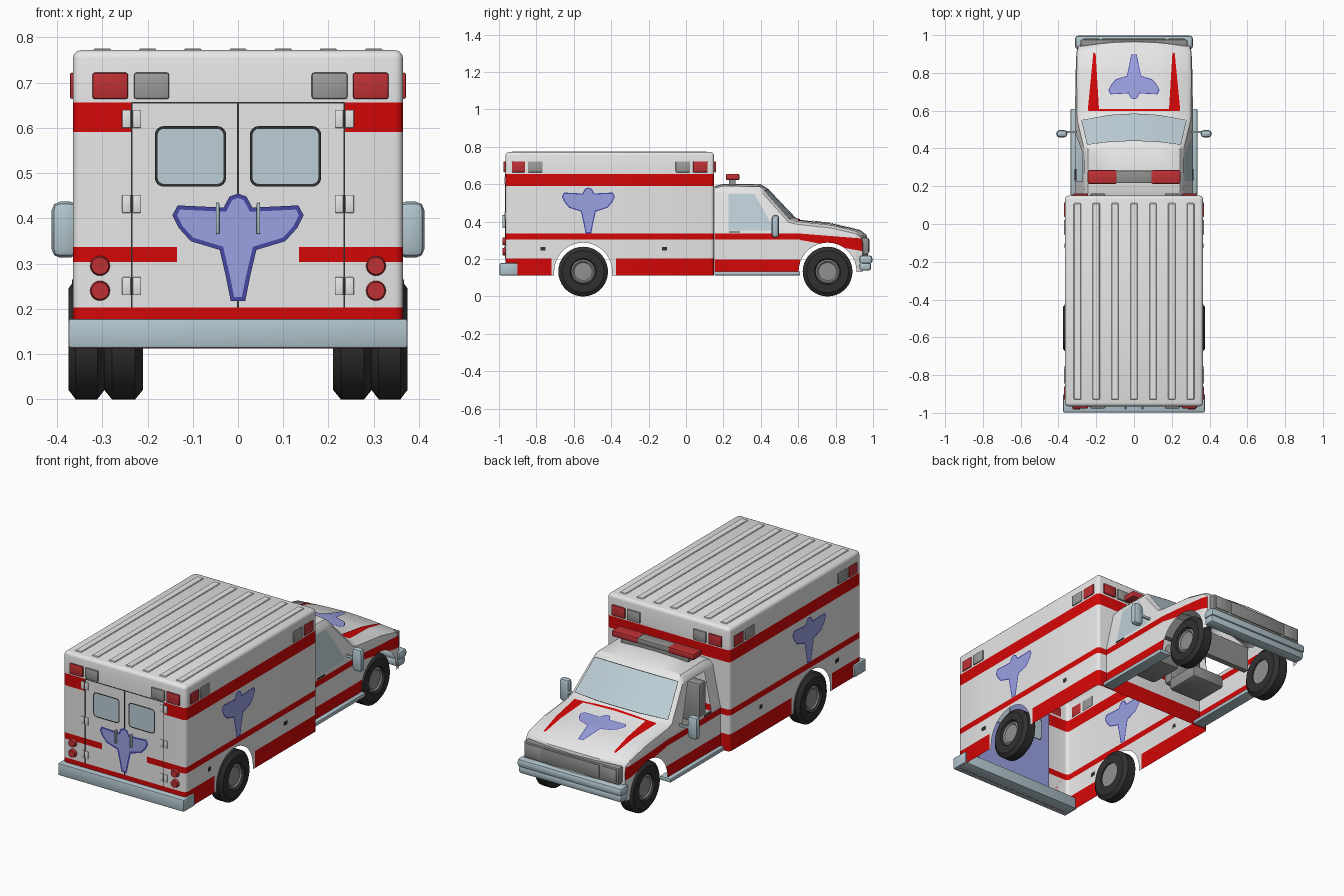
import bpy, bmesh, math
from mathutils import Vector
from mathutils.bvhtree import BVHTree

if "Cube" in bpy.data.objects:
    bpy.data.objects.remove(bpy.data.objects["Cube"])

# Materials
COLOURS = {
    "white paint": (0.85, 0.85, 0.85), "red paint": (0.66, 0.002, 0.002),
    "light metal": (0.44, 0.56, 0.61), "window glass": (0.50, 0.62, 0.67),
    "black rubber": (0.03, 0.03, 0.03), "hub grey": (0.28, 0.28, 0.27),
    "red lamp": (0.52, 0.03, 0.035), "grey lamp": (0.33, 0.33, 0.32),
    "pale blue paint": (0.33, 0.36, 0.76), "dark blue paint": (0.06, 0.065, 0.36),
}
MATS = []
for label, rgb in COLOURS.items():
    m = bpy.data.materials.new(label)
    m.use_nodes = True
    m.diffuse_color = (*rgb, 1)
    m.node_tree.nodes["Principled BSDF"].inputs["Base Color"].default_value = (*rgb, 1)
    MATS.append(m)
WHITE, RED, METAL, GLASS, BLACK, HUB, LAMP, GREY, PALE, BLUE = range(10)


def finish(name, bm, mat=None, normals=True):
    """Turn a bmesh into an object; mat=None keeps per-face colours."""
    if normals:
        bmesh.ops.recalc_face_normals(bm, faces=bm.faces)
    me = bpy.data.meshes.new(name)
    bm.to_mesh(me)
    bm.free()
    for m in (MATS if mat is None else [MATS[mat]]):
        me.materials.append(m)
    ob = bpy.data.objects.new(name, me)
    bpy.context.collection.objects.link(ob)
    return ob


def smooth(ob):
    bpy.ops.object.select_all(action="DESELECT")
    ob.select_set(True)
    bpy.context.view_layer.objects.active = ob
    bpy.ops.object.shade_smooth_by_angle(angle=math.radians(35))


def box_mesh(lo, hi):
    bm = bmesh.new()
    bmesh.ops.create_cube(bm, size=1)
    for v in bm.verts:
        v.co = [(a + b) / 2 + c * abs(b - a) for a, b, c in zip(lo, hi, v.co)]
    return bm


def box(name, lo, hi, mat, bevel=0.0, segments=2):
    bm = box_mesh(lo, hi)
    if bevel:
        bmesh.ops.bevel(bm, geom=bm.edges[:], offset=bevel, segments=segments, affect="EDGES", profile=0.5)
    ob = finish(name, bm, mat)
    if bevel:
        smooth(ob)


def pair(name, lo, hi, mat, bevel=0.0):
    """A box on the left and its mirror on the right."""
    for side, s in (("left", 1), ("right", -1)):
        box(f"{side}_{name}", (s * lo[0], *lo[1:]), (s * hi[0], *hi[1:]), mat, bevel)


def cut(bm, co, no, keep=lambda f: True):
    faces = [f for f in bm.faces if keep(f)]
    geom = set(faces) | {e for f in faces for e in f.edges} | {v for f in faces for v in f.verts}
    bmesh.ops.bisect_plane(bm, geom=list(geom), plane_co=co, plane_no=no, dist=1e-5)


def flank(f):
    return abs(f.normal.x) > 0.85


def middle(f):
    return f.calc_center_median()


def wheel_arch(bm, y, radius, steps=18):
    """Cut a round opening in both flanks, one slice at a time."""
    rim = [Vector((0, y + radius * math.cos(math.pi * i / steps), 0.133 + radius * math.sin(math.pi * i / steps)))
           for i in range(steps + 1)]
    for p in rim:
        cut(bm, p, (0, 1, 0), lambda f: flank(f) and middle(f).z < 0.4)
    for p, q in zip(rim, rim[1:]):
        out = Vector((0, q.z - p.z, p.y - q.y))
        inside = lambda f: flank(f) and middle(f).z < 0.4 and q.y < middle(f).y < p.y
        cut(bm, p, out, inside)
        gone = [f for f in bm.faces if inside(f) and (middle(f) - p).dot(out) < 0]
        bmesh.ops.delete(bm, geom=gone, context="FACES")


def lathe(name, profile, y, z, mat, steps=36):
    """Spin (radius, x) points about an axle along x."""
    bm = bmesh.new()
    rows = []
    for i in range(steps + 1):
        a = math.tau * i / steps
        rows.append([bm.verts.new((x, y + r * math.cos(a), z + r * math.sin(a))) for r, x in profile])
    for a, b in zip(rows, rows[1:]):
        for j in range(len(profile) - 1):
            bm.faces.new((a[j], b[j], b[j + 1], a[j + 1]))
    bmesh.ops.remove_doubles(bm, verts=bm.verts, dist=1e-5)
    smooth(finish(name, bm, mat))


def decal(name, points, mat, place, slices=(), border=0.0, edge=BLUE):
    """Flat painted shape with an optional border, laid on the body by place(u, v)."""
    bm = bmesh.new()
    face = bm.faces.new([bm.verts.new((u, v, 0)) for u, v in points])
    face.normal_update()
    face.material_index = mat
    if border:
        for f in bmesh.ops.inset_individual(bm, faces=[face], thickness=border, use_even_offset=True)["faces"]:
            f.material_index = edge
    for v in slices:
        cut(bm, (0, v, 0), (0, 1, 0))
        for s in (1, -1):
            cut(bm, (s * (v - 0.61), 0, 0), (1, 0, 0))
    bmesh.ops.triangulate(bm, faces=bm.faces)
    for v in bm.verts:
        v.co = place(v.co.x, v.co.y)
    finish(name, bm, None, False)


# Patient compartment: hollow, open below, painted by height
bm = box_mesh((-0.365, -0.965, 0.112), (0.365, 0.15, 0.772))
bmesh.ops.delete(bm, geom=[f for f in bm.faces if f.normal.z < -0.5], context="FACES_ONLY")
bmesh.ops.bevel(bm, geom=[e for e in bm.edges if not e.is_boundary], offset=0.018, segments=3,
                affect="EDGES", profile=0.5)
bm.normal_update()
for z in (0.203, 0.304, 0.337, 0.591, 0.656):
    cut(bm, (0, 0, z), (0, 0, 1))
for x in (-0.235, -0.135, 0.135, 0.235):
    cut(bm, (x, 0, 0), (1, 0, 0), lambda f: f.normal.y < -0.9)
for y in (-0.72, -0.375):
    cut(bm, (0, y, 0), (0, 1, 0), flank)
for f in bm.faces:
    c, rear = middle(f), f.normal.y < -0.9
    low = c.z < 0.203 and not (flank(f) and -0.72 < c.y < -0.375)
    mid = 0.304 < c.z < 0.337 and not (rear and abs(c.x) < 0.135)
    high = 0.591 < c.z < 0.656 and not (rear and abs(c.x) < 0.235)
    f.material_index = RED if low or mid or high else WHITE
wheel_arch(bm, -0.55, 0.155)
smooth(finish("patient_compartment", bm))
for i in range(-3, 4):
    box(f"roof_rib_{i + 4}", (i * 0.1 - 0.019, -0.93, 0.768), (i * 0.1 + 0.019, 0.11, 0.776), WHITE, 0.003, 1)

# Cab: lofted sections (y, half width, shoulder z, edge z, centre z, corner sweep)
SECTIONS = [
    (0.152, .312, .34, .560, .590, 0), (0.20, .312, .34, .570, .602, 0), (0.40, .312, .34, .565, .600, .01),
    (0.44, .312, .34, .545, .575, .03), (0.585, .312, .34, .400, .422, .04), (0.61, .312, .34, .388, .410, .03),
    (0.78, .310, .335, .365, .390, 0), (0.93, .305, .318, .335, .356, .02), (0.965, .298, .302, .315, .330, .03),
    (0.972, .298, .29, .29, .29, .03), (0.972, .298, .15, .15, .15, .03)]
bm = bmesh.new()
rows = []
for y, w, zs, ze, zc, sweep in SECTIONS:
    we = w - 0.213 * (ze - zs)
    half = [(w, 0.13), (w, zs), (we, ze), (we - 0.02, ze + 0.65 * (zc - ze)), (0.13, zc - 0.003 * (zc > ze))]
    ring = half + [(0, zc)] + [(-x, z) for x, z in reversed(half)]
    rows.append([bm.verts.new((x, y - sweep * (x / 0.3) ** 2, z)) for x, z in ring])
screen = []
for i, (a, b) in enumerate(zip(rows, rows[1:])):
    for j in range(len(a) - 1):
        f = bm.faces.new((a[j], b[j], b[j + 1], a[j + 1]))
        if i == 3 and 3 <= j <= 6:
            screen.append(f)
bmesh.ops.recalc_face_normals(bm, faces=bm.faces)
for f in screen:
    f.material_index = GLASS
for f in bmesh.ops.inset_region(bm, faces=screen, thickness=0.004)["faces"]:
    f.material_index = BLACK
hood = BVHTree.FromBMesh(bm)
cut(bm, (0, 0.61, 0), (0, 1, 0), flank)
for z in (0.197, 0.304, 0.337):
    cut(bm, (0, 0, z), (0, 0, 1), lambda f: flank(f) and middle(f).y < 0.61)
for z, drop in ((0.337, 0.08), (0.304, 0.18)):
    cut(bm, (0, 0.6, z), (0, drop, 1), lambda f: flank(f) and middle(f).y > 0.6)
# Door windows: glazed on the left, wound down on the right
for co, no in (((0, 0, .354), (0, 0, 1)), ((0, 0, .549), (0, 0, 1)), ((0, .228, 0), (0, 1, 0)),
               ((0, .476, .354), (0, .195, .111))):
    cut(bm, co, no, lambda f: flank(f) and middle(f).z > 0.337 and middle(f).y < 0.6)
opened = []
for f in bm.faces:
    c = middle(f)
    run = max(c.y - 0.6, 0)
    if not flank(f):
        continue
    if 0.304 - 0.18 * run < c.z < 0.337 - 0.08 * run or (c.z < 0.197 and c.y < 0.62):
        f.material_index = RED
    elif 0.354 < c.z < 0.549 and 0.228 < c.y < 0.476 - (c.z - 0.354) * 0.569:
        f.material_index = GLASS
        if c.x < 0:
            opened.append(f)
bmesh.ops.delete(bm, geom=opened, context="FACES")
wheel_arch(bm, 0.757, 0.155)
smooth(finish("cab_body", bm))

# Painted markings on the bonnet, sides and rear
WING = [(0, 1), (.13, .97), (.22, .87), (.92, .89), (1, .8), (.9, .68), (.72, .56), (.28, .48), (.19, .25), (.11, .01)]
WING += [(-u, v) for u, v in reversed(WING[1:])]


def on_hood(lift):
    return lambda u, v: hood.ray_cast(Vector((u, v, 2)), Vector((0, 0, -1)))[0] + Vector((0, 0, lift))


def marking(name, place, cu, half, low, high, border, slices=()):
    decal(name, [(cu + half * u, low + (high - low) * v) for u, v in WING], PALE, place, slices, border)


GRID = [0.61 + 0.02 * i for i in range(18)]
marking("bonnet_marking", on_hood(0.003), 0, 0.135, 0.9, 0.66, 0.004, GRID)
marking("rear_marking", lambda u, v: (u, -0.969, v), 0, 0.145, 0.215, 0.455, 0.009)
for label, s in (("left", 1), ("right", -1)):
    for face, x in (("outer", 0.368), ("inner", 0.362)):
        marking(f"{label}_{face}_side_marking", lambda u, v: (s * x, u, v), -0.522, 0.142, 0.335, 0.583, 0.006)
    decal(f"{label}_bonnet_stripe", [(s * x, y) for x, y in ((.245, .60), (.185, .60), (.203, .9), (.215, .91))],
          RED, on_hood(0.003), GRID)
decal("bonnet_base_stripe", [(-.24, .598), (.24, .598), (.24, .61), (-.24, .61)], RED, on_hood(0.003), GRID)

# Rear doors
box("rear_door_lining", (-0.235, -0.962, 0.205), (0.235, -0.958, 0.65), PALE)
box("door_centre_seam", (-0.002, -0.967, 0.203), (0.002, -0.964, 0.655), BLACK)
box("door_top_seam", (-0.235, -0.967, 0.654), (0.235, -0.964, 0.657), BLACK)
pair("door_seam", (0.2335, -0.967, 0.203), (0.2365, -0.964, 0.655), BLACK)


def rounded(cx, cz, w, h, r):
    return [(cx + sx * (w - r) + r * math.cos(a), cz + sz * (h - r) + r * math.sin(a))
            for q, (sx, sz) in enumerate(((1, 1), (-1, 1), (-1, -1), (1, -1)))
            for a in [math.pi / 2 * (q + t / 4) for t in range(5)]]


for label, s in (("left", 1), ("right", -1)):
    for face, y in (("outer", -0.969), ("inner", -0.956)):
        decal(f"{label}_{face}_rear_window", rounded(s * .105, .537, .079, .067, .02), GLASS,
              lambda u, v: (u, y, v), (), 0.006, BLACK)
    for z in (0.24, 0.295):
        bm = bmesh.new()
        bmesh.ops.create_cone(bm, cap_ends=True, segments=20, radius1=0.022, radius2=0.019, depth=0.016)
        for v in bm.verts:
            v.co = (s * 0.305 + v.co.x, -0.973 - v.co.z, z + v.co.y)
        smooth(finish(f"{label}_tail_lamp", bm, LAMP))
pair("door_handle", (0.041, -0.982, 0.365), (0.049, -0.966, 0.435), METAL, 0.003)
for z in (0.25, 0.432, 0.62):
    pair("door_hinge", (0.214, -0.97, z - 0.02), (0.233, -0.965, z + 0.02), WHITE, 0.002)
    pair("hinge_plate", (0.237, -0.97, z - 0.02), (0.256, -0.965, z + 0.02), WHITE, 0.002)

# Warning lamps on all four sides of the compartment
for end, y0, y1 in (("rear", -0.976, -0.964), ("front", 0.149, 0.161)):
    for x0, x1, mat in ((-.322, -.243, LAMP), (-.23, -.152, GREY), (.163, .242, GREY), (.254, .333, LAMP)):
        box(f"{end}_lamp", (x0, y0, 0.664), (x1, y1, 0.722), mat, 0.005)
for y0, y1, mat in ((-.93, -.86, LAMP), (-.845, -.767, GREY), (-.055, .022, GREY), (.038, .115, LAMP)):
    pair("side_lamp", (0.363, y0, 0.664), (0.371, y1, 0.722), mat, 0.0035)
for y in (-0.765, -0.115):
    pair("side_latch", (0.364, y - 0.013, 0.245), (0.367, y + 0.013, 0.265), BLACK)

# Roof light bar
box("light_bar_mount", (-0.2, 0.23, 0.595), (0.2, 0.265, 0.628), HUB)
box("light_bar_centre", (-0.1, 0.216, 0.624), (0.1, 0.282, 0.653), HUB, 0.006)
pair("light_bar_end", (0.09, 0.213, 0.622), (0.245, 0.285, 0.656), LAMP, 0.008)

# Bumpers, front grille, steps, mirrors
box("rear_bumper", (-0.375, -0.997, 0.113), (0.375, -0.9, 0.178), METAL, 0.006)
box("front_bumper_upper", (-0.312, 0.925, 0.174), (0.312, 0.997, 0.22), METAL, 0.016)
box("front_bumper_lower", (-0.308, 0.925, 0.138), (0.308, 0.99, 0.184), METAL, 0.015)
box("grille_surround", (-0.283, 0.93, 0.225), (0.283, 0.977, 0.315), HUB, 0.008)
box("grille", (-0.17, 0.95, 0.237), (0.17, 0.981, 0.306), HUB, 0.003)
pair("headlamp", (0.18, 0.94, 0.237), (0.272, 0.981, 0.306), GREY, 0.006)
pair("running_board", (0.27, 0.152, 0.113), (0.335, 0.61, 0.134), METAL, 0.004)
pair("mirror_arm", (0.28, 0.483, 0.365), (0.365, 0.493, 0.378), METAL)
pair("mirror", (0.352, 0.458, 0.313), (0.412, 0.498, 0.437), METAL, 0.019)
pair("cab_door_handle", (0.305, 0.23, 0.341), (0.315, 0.29, 0.347), BLACK)

# Cab interior
pair("seat_base", (0.05, 0.22, 0.2), (0.25, 0.42, 0.27), HUB, 0.015)
pair("seat_back", (0.05, 0.18, 0.25), (0.25, 0.24, 0.48), HUB, 0.015)
box("dashboard", (-0.285, 0.54, 0.25), (0.285, 0.57, 0.385), HUB)

# Wheels
for label, s in (("left", 1), ("right", -1)):
    for name, y, x, h in (("front", .757, .253, .043), ("rear", -.55, .335, .04)):
        tyre = [(.064, -h), (.112, -h), (.133, -h * .6), (.133, h * .6), (.112, h), (.07, h), (.064, h - .01)]
        hub = [(0, .01 - h), (.066, .008 - h), (.066, h - .012), (.056, h - .005), (.048, h - .012), (0, h - .01)]
        lathe(f"{label}_{name}_tyre", [(r, s * (x + o)) for r, o in tyre], y, .133, BLACK)
        lathe(f"{label}_{name}_hub", [(r, s * (x + o)) for r, o in hub], y, .133, HUB)
